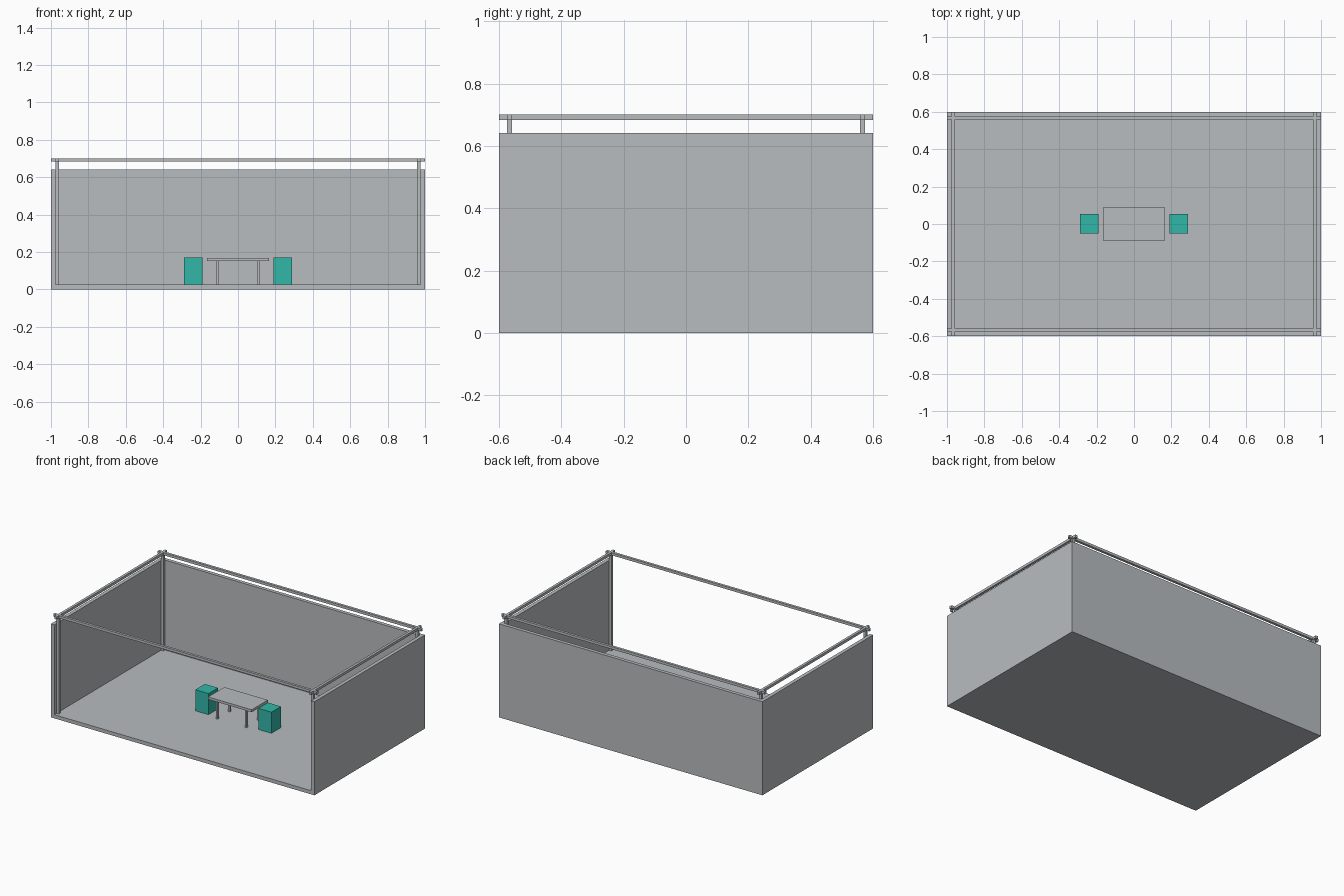
import bpy

if "Cube" in bpy.data.objects:
    bpy.data.objects.remove(bpy.data.objects["Cube"])


def material(name, rgb):
    m = bpy.data.materials.new(name)
    m.diffuse_color = (*rgb, 1.0)
    m.use_nodes = True
    m.node_tree.nodes["Principled BSDF"].inputs["Base Color"].default_value = m.diffuse_color
    return m


GREY = material("light grey", (0.479, 0.503, 0.521))
TEAL = material("teal", (0.032, 0.474, 0.392))


def box(name, x, y, z, mat=GREY):
    """Box spanning the (min, max) ranges x, y and z."""
    r = (x, y, z)
    bpy.ops.mesh.primitive_cube_add(size=1, location=[(a + b) / 2 for a, b in r])
    ob = bpy.context.object
    ob.name = name
    ob.scale = [b - a for a, b in r]
    bpy.ops.object.transform_apply(location=False, rotation=False, scale=True)
    ob.data.materials.append(mat)
    return ob


def around(c, half):
    return (c - half, c + half)


HX, HY = 1.0, 0.6          # half size of the booth
T = 0.025                  # floor and wall thickness
WALL, TOP = 0.642, 0.70    # wall and rail heights
R = 0.0088                 # half thickness of the poles
PX, PY = HX - T - R, HY - T - R

# Floor and three walls, open at the front
box("floor", (-HX, HX), (-HY, HY), (0, T))
box("back_wall", (-HX + T, HX - T), (HY - T, HY), (T, WALL))
box("left_wall", (-HX, -HX + T), (-HY, HY), (T, WALL))
box("right_wall", (HX - T, HX), (-HY, HY), (T, WALL))

# Corner posts and crossing top rails
for sx, xn in ((-1, "left"), (1, "right")):
    for sy, yn in ((-1, "front"), (1, "back")):
        box(f"{yn}_{xn}_post", around(sx * PX, R), around(sy * PY, R), (T, TOP))
    box(f"{xn}_rail", around(sx * PX, R), (-HY, HY), (TOP - 2 * R, TOP))
for sy, yn in ((-1, "front"), (1, "back")):
    box(f"{yn}_rail", (-HX, HX), around(sy * PY, R), (TOP - 2 * R, TOP))

# Table with four legs, and a block seat at each end
box("table_top", (-0.165, 0.165), (-0.088, 0.088), (0.151, 0.168))
for sx, xn in ((-1, "left"), (1, "right")):
    for sy, yn in ((-1, "front"), (1, "back")):
        box(f"table_{yn}_{xn}_leg", around(sx * 0.11, 0.0065),
            around(sy * 0.066, 0.0065), (T, 0.151))
    box(f"{xn}_seat", around(sx * 0.239, 0.05), (-0.05, 0.053), (T, 0.17), TEAL)
